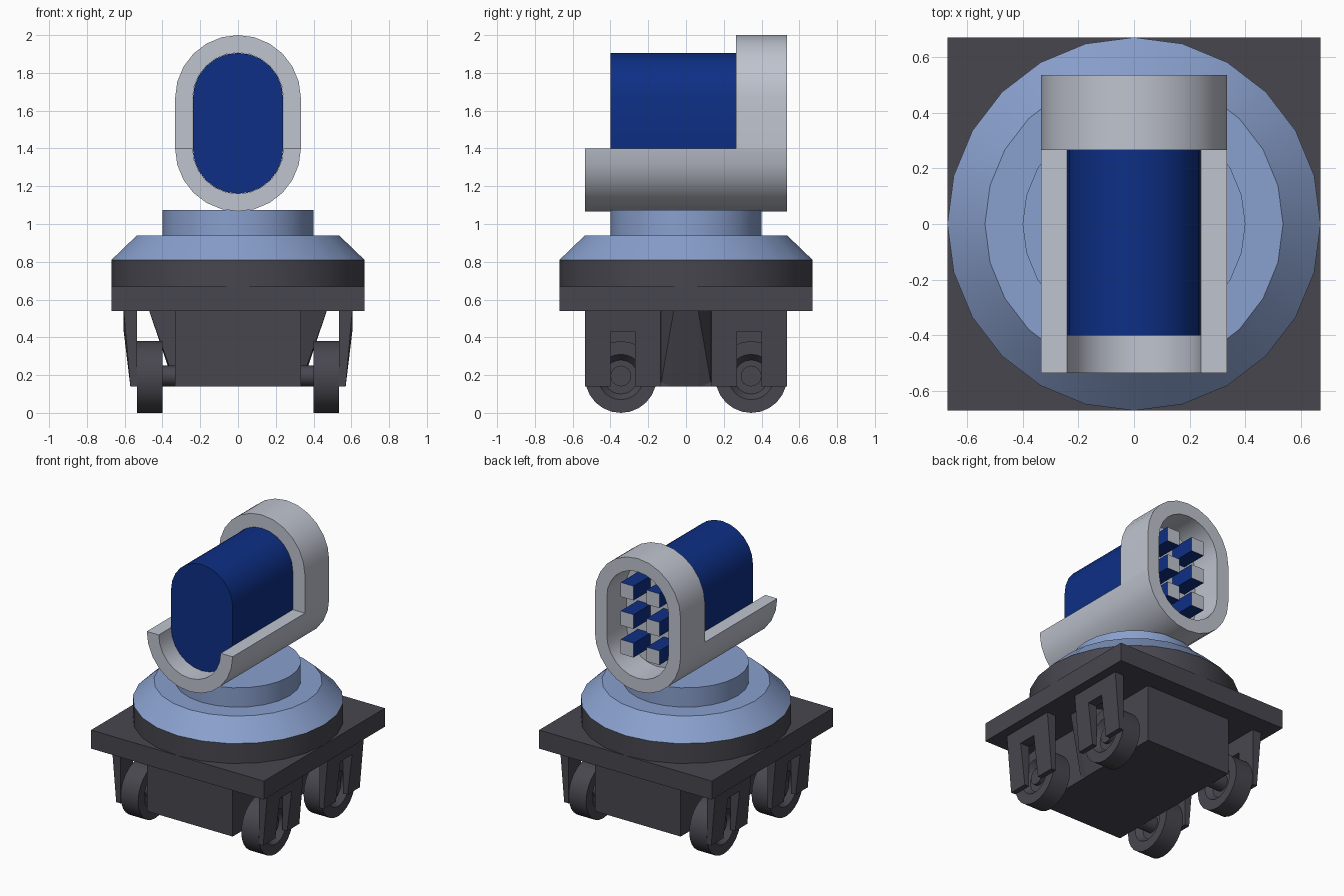
import bpy, bmesh
from math import sin, cos, pi, radians
from mathutils import Matrix, Vector

cube = bpy.data.objects.get("Cube")
if cube:
    bpy.data.objects.remove(cube, do_unlink=True)


def material(name, rgb):
    m = bpy.data.materials.new(name)
    m.use_nodes = True
    m.diffuse_color = (*rgb, 1)
    bsdf = m.node_tree.nodes["Principled BSDF"]
    bsdf.inputs["Base Color"].default_value = (*rgb, 1)
    bsdf.inputs["Roughness"].default_value = 0.7
    return m


DARK = material("dark_grey", (0.065, 0.062, 0.078))
SKY = material("light_blue", (0.25, 0.35, 0.61))
BLUE = material("deep_blue", (0.004, 0.028, 0.235))
PALE = material("pale_grey", (0.52, 0.55, 0.62))


def finish(name, bm, mats, smooth=False, rule=None):
    """Turn a bmesh into an object; rule picks a material slot per face."""
    bmesh.ops.recalc_face_normals(bm, faces=bm.faces)
    if rule:
        bm.normal_update()
        for f in bm.faces:
            f.material_index = rule(f)
    mesh = bpy.data.meshes.new(name)
    bm.to_mesh(mesh)
    bm.free()
    ob = bpy.data.objects.new(name, mesh)
    bpy.context.collection.objects.link(ob)
    for m in mats:
        mesh.materials.append(m)
    if smooth:
        bpy.ops.object.select_all(action='DESELECT')
        ob.select_set(True)
        bpy.context.view_layer.objects.active = ob
        bpy.ops.object.shade_smooth_by_angle(angle=radians(30))
    return ob


def prism(name, outline, axis, a, b, mats, smooth=False, rule=None):
    """Extrude a flat outline along x or y, from a to b."""
    bm = bmesh.new()
    if axis == 'x':
        verts = [bm.verts.new((a, u, v)) for u, v in outline]
        step = Vector((b - a, 0, 0))
    else:
        verts = [bm.verts.new((u, a, v)) for u, v in outline]
        step = Vector((0, b - a, 0))
    face = bm.faces.new(verts)
    out = bmesh.ops.extrude_face_region(bm, geom=[face], use_keep_orig=True)
    bmesh.ops.translate(bm, vec=step,
                        verts=[e for e in out["geom"] if isinstance(e, bmesh.types.BMVert)])
    return finish(name, bm, mats, smooth, rule)


def box(name, lo, hi, mats, rule=None):
    rect = [(lo[0], lo[2]), (hi[0], lo[2]), (hi[0], hi[2]), (lo[0], hi[2])]
    return prism(name, rect, 'y', lo[1], hi[1], mats, rule=rule)


def lathe(name, profile, mats, steps=24, matrix=None):
    """Spin (radius, height) points around z, then place with a matrix."""
    bm = bmesh.new()
    verts = [bm.verts.new((r, 0, h)) for r, h in profile]
    edges = [bm.edges.new(pair) for pair in zip(verts, verts[1:])]
    bmesh.ops.spin(bm, geom=verts + edges, cent=(0, 0, 0), axis=(0, 0, 1),
                   angle=2 * pi, steps=steps, use_duplicate=False)
    bmesh.ops.remove_doubles(bm, verts=bm.verts, dist=0.0005)
    if matrix:
        bm.transform(matrix)
    return finish(name, bm, mats, smooth=True)


def arc(r, z, start, end, n=12):
    angles = [start + (end - start) * i / n for i in range(n + 1)]
    return [(r * cos(t), z + r * sin(t)) for t in angles]


# Carriage: body box, square deck and turntable
HALF = 0.67
box("carriage_body", (-0.333, -0.535, 0.14), (0.333, 0.535, 0.55), [DARK])
box("deck", (-HALF, -HALF, 0.54), (HALF, HALF, 0.67), [DARK])
lathe("turntable_base", [(0, 0.66), (HALF, 0.66), (HALF, 0.81), (0, 0.81)], [DARK])
lathe("turntable_top", [(0, 0.81), (HALF, 0.81), (0.535, 0.94), (0, 0.94)], [SKY])
lathe("turntable_collar", [(0, 0.93), (0.4, 0.93), (0.4, 1.075), (0, 1.075)], [SKY])

WHEEL = [(0, 0.04), (0.09, 0.04), (0.12, 0), (0.19, 0),
         (0.19, 0.135), (0.12, 0.135), (0.09, 0.095), (0, 0.095)]
AXLE = [(0, 0), (0.055, 0), (0.055, 0.2), (0, 0.2)]

for sx, side in ((1, "left"), (-1, "right")):
    # Tapered side brace
    bm = bmesh.new()
    for sy in (-1, 1):
        for x, y, z in ((0.325, 0.135, 0.14), (0.325, 0.135, 0.54),
                        (0.47, 0.065, 0.54), (0.335, 0.065, 0.14)):
            bm.verts.new((sx * x, sy * y, z))
    bmesh.ops.convex_hull(bm, input=bm.verts)
    finish(f"{side}_brace", bm, [DARK])

    for sy, end in ((-1, "front"), (1, "back")):
        tag = f"{end}_{side}"
        turn = Matrix.Rotation(sx * pi / 2, 4, 'Y')
        place = Matrix.Translation((sx * 0.4, sy * 0.345, 0.19)) @ turn
        lathe(f"{tag}_wheel", WHEEL, [DARK], matrix=place)
        place = Matrix.Translation((sx * 0.32, sy * 0.345, 0.195)) @ turn
        lathe(f"{tag}_axle", AXLE, [DARK], steps=16, matrix=place)

        # Slotted fork, narrowed towards the bottom
        fork = [(0.135, 0.14), (0.27, 0.14), (0.27, 0.43), (0.4, 0.43),
                (0.4, 0.14), (0.535, 0.14), (0.535, 0.54), (0.135, 0.54)]
        ob = prism(f"{tag}_fork", [(sy * y, z) for y, z in fork],
                   'x', sx * 0.536, sx * 0.605, [DARK])
        for v in ob.data.vertices:
            if abs(v.co.x) > 0.6:
                v.co.x = sx * (0.57 + 0.035 * min(1, (v.co.z - 0.14) / 0.29))

# Launcher: open cradle, rear hood and rounded pod
LOW, HIGH = 1.4, 1.667
cradle = arc(0.333, LOW, pi, 2 * pi) + arc(0.24, LOW, 2 * pi, pi)
prism("cradle", cradle, 'y', -0.535, 0.535, [PALE], smooth=True)
hood = ([(0.333, LOW)] + arc(0.333, HIGH, 0, pi) + [(-0.333, LOW), (-0.24, LOW)]
        + arc(0.24, HIGH, pi, 0) + [(0.24, LOW)])
prism("rear_hood", hood, 'y', 0.265, 0.535, [PALE], smooth=True)


def pale_rear(face):
    return 1 if face.normal.y > 0.9 else 0


pod = arc(0.239, HIGH, 0, pi) + arc(0.239, LOW, pi, 2 * pi)
prism("pod", pod, 'y', -0.4, 0.32, [BLUE, PALE], smooth=True, rule=pale_rear)

# Rear nozzles in two columns of three
S = 0.05
for row in range(3):
    for x, side in ((0.1, "left"), (-0.1, "right")):
        z = 1.333 + 0.2 * row
        box(f"{side}_nozzle_{row + 1}", (x - S, 0.31, z - S), (x + S, 0.51, z + S),
            [BLUE, PALE], rule=pale_rear)
